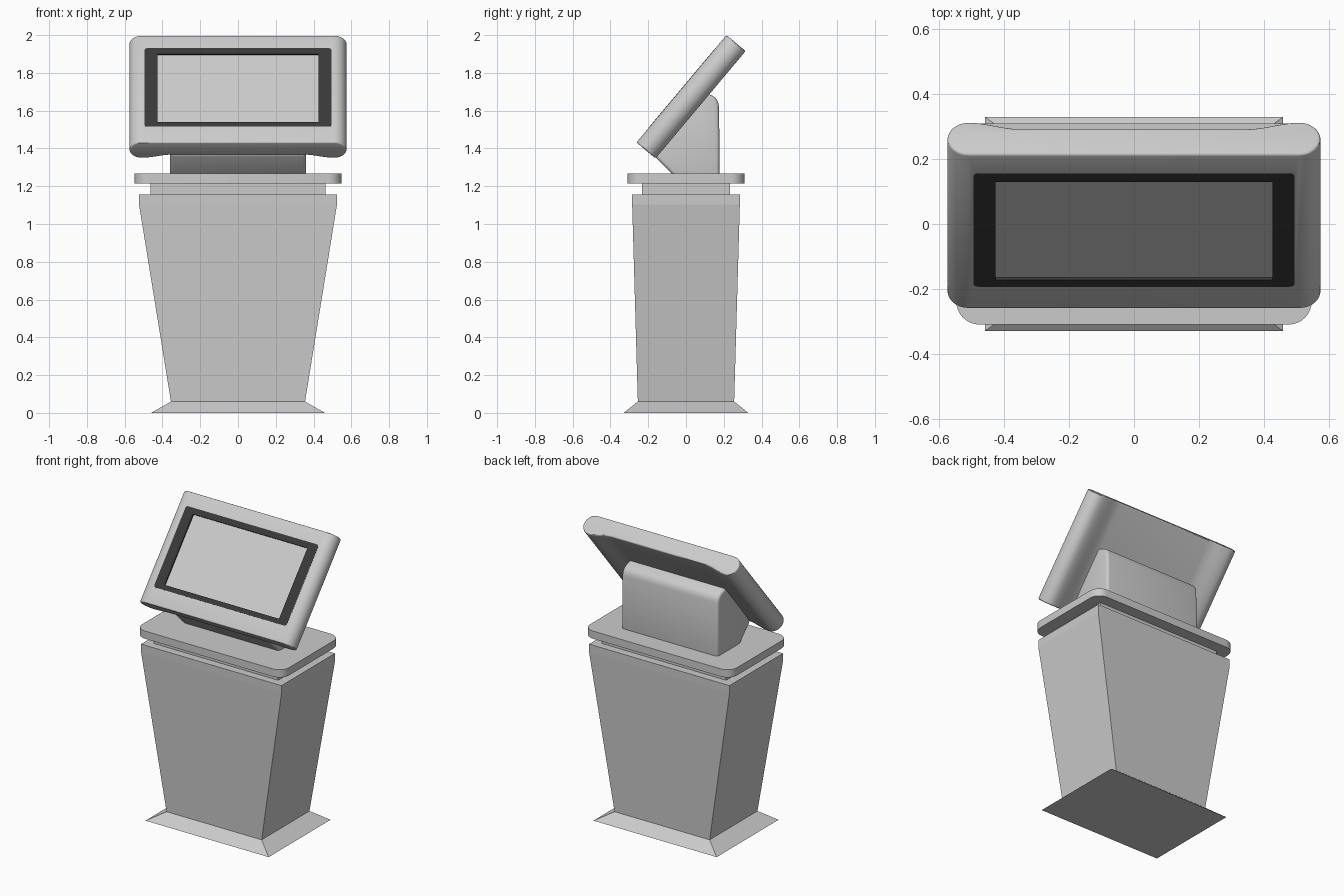
import bpy, bmesh
from math import sin, cos, pi, radians
from mathutils import Matrix, Vector

if "Cube" in bpy.data.objects:
    bpy.data.objects.remove(bpy.data.objects["Cube"])


def loft(name, rings, matrix=Matrix()):
    """Closed solid skinned through rings of equal point count."""
    bm = bmesh.new()
    loops = [[bm.verts.new(matrix @ Vector(p)) for p in ring] for ring in rings]
    n = len(loops[0])
    for a, b in zip(loops, loops[1:]):
        for i in range(n):
            j = (i + 1) % n
            bm.faces.new((a[i], a[j], b[j], b[i]))
    bm.faces.new(loops[0])
    bm.faces.new(loops[-1])
    bmesh.ops.recalc_face_normals(bm, faces=bm.faces)
    mesh = bpy.data.meshes.new(name)
    bm.to_mesh(mesh)
    bm.free()
    ob = bpy.data.objects.new(name, mesh)
    bpy.context.collection.objects.link(ob)
    return ob


def rect(hx, hy, z):
    return [(-hx, -hy, z), (hx, -hy, z), (hx, hy, z), (-hx, hy, z)]


def round_rect(hx, hy, r, z, cy=0, seg=8):
    pts = []
    for k, (sx, sy) in enumerate(((1, 1), (-1, 1), (-1, -1), (1, -1))):
        for i in range(seg + 1):
            a = pi / 2 * (k + i / seg)
            pts.append((sx * (hx - r) + r * cos(a), cy + sy * (hy - r) + r * sin(a), z))
    return pts


def plate(name, hx, hy, r, z0, z1, cy=0, matrix=Matrix()):
    return loft(name, [round_rect(hx, hy, r, z, cy) for z in (z0, z1)], matrix)


def bevel(ob, width, segments, angle):
    m = ob.modifiers.new("bevel", 'BEVEL')
    m.width, m.segments = width, segments
    m.limit_method, m.angle_limit = 'ANGLE', radians(angle)


def cut(ob, cutter):
    m = ob.modifiers.new("cut", 'BOOLEAN')
    m.operation, m.solver, m.object = 'DIFFERENCE', 'EXACT', cutter
    cutter.hide_render = True


def finish(ob, angle=30):
    """Apply modifiers and shade smooth with sharp edges kept."""
    bpy.ops.object.select_all(action='DESELECT')
    ob.select_set(True)
    bpy.context.view_layer.objects.active = ob
    bpy.ops.object.convert(target='MESH')
    bpy.ops.object.shade_smooth_by_angle(angle=radians(angle))


# Pedestal: flared foot, tapered body, recessed neck
loft("foot", [rect(.46, .33, 0), rect(.355, .255, .06)])
loft("pedestal_body", [rect(.355, .255, .06), rect(.524, .285, 1.103), rect(.524, .285, 1.157)])
loft("neck", [rect(.463, .233, 1.15), rect(.463, .233, 1.22)])

# Rounded counter slab
slab = plate("top_slab", .548, .31, .072, 1.215, 1.267)
finish(slab)

# Wedge bracket holding the head
side = [(-.059, 1.25), (.177, 1.25), (.177, 1.45), (.174, 1.625), (.169, 1.648),
        (.157, 1.667), (.138, 1.68), (.06, 1.71), (-.179, 1.37)]
bracket = loft("head_bracket", [[(x, y, z) for y, z in side] for x in (-.36, .36)])
bevel(bracket, .018, 4, 35)
finish(bracket)

# Tilted head frame: local y runs up the screen, local z points out of it
tilt = Matrix.Translation((0, -.024, 1.716)) @ Matrix.Rotation(radians(50), 4, 'X')

# Head shell: round ends, back scooped shallower in the middle
R, END, MID = .066, .509, -.106
half = [(END + R * cos(a), -R + R * sin(a))
        for a in (pi / 2 - pi * i / 16 for i in range(17))]
for i in range(1, 11):
    t = i / 10
    s = t * t * (3 - 2 * t)
    half.append((END - .16 * t, -2 * R + (MID + 2 * R) * s))
section = half + [(-x, z) for x, z in reversed(half)]
head = loft("head_shell", [[(x, u, z) for x, z in section] for u in (-.371, .371)], tilt)
bevel(head, .009, 3, 60)
pocket = plate("pocket_cutter", .495, .271, .015, -.014, .05, .0085, tilt)
cut(head, pocket)

# Dark bezel with a screen opening
bezel = plate("screen_bezel", .495, .271, .015, -.014, .001, .0085, tilt)
opening = plate("opening_cutter", .427, .236, .003, -.05, .05, .005, tilt)
cut(bezel, opening)
dark = bpy.data.materials.new("dark_bezel")
dark.diffuse_color = (.04, .04, .04, 1)
dark.use_nodes = True
dark.node_tree.nodes["Principled BSDF"].inputs["Base Color"].default_value = dark.diffuse_color
bezel.data.materials.append(dark)

# Recessed screen
plate("screen", .427, .236, .003, -.016, -.009, .005, tilt)

for ob in (head, bezel):
    finish(ob)
for ob in (pocket, opening):
    bpy.data.objects.remove(ob)
